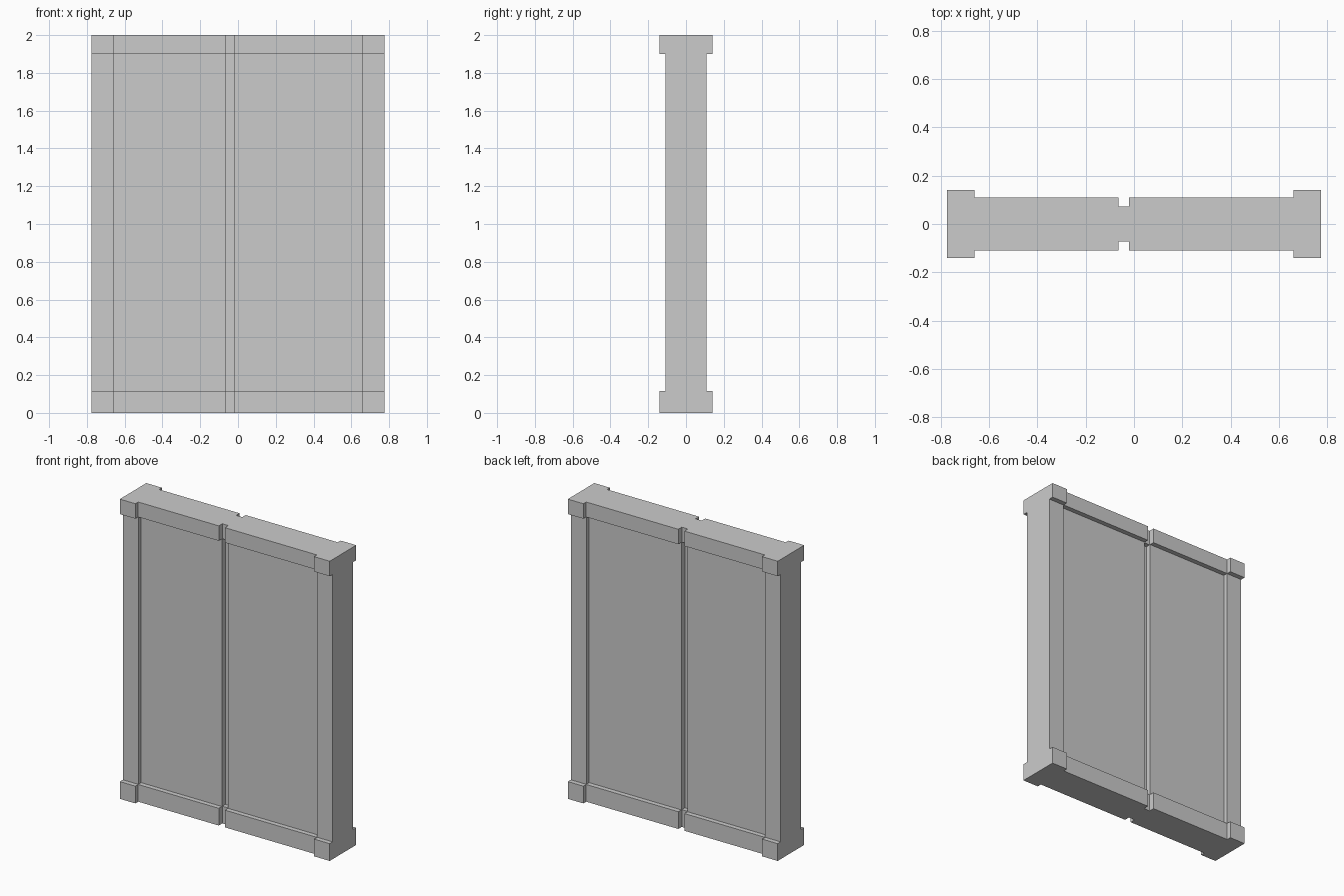
import bpy
import bmesh

cube = bpy.data.objects.get("Cube")
if cube:
    bpy.data.objects.remove(cube, do_unlink=True)

# Plain grey finish
grey = bpy.data.materials.new("plain grey")
grey.use_nodes = True
colour = (0.6, 0.6, 0.6, 1)
grey.diffuse_color = colour
grey.node_tree.nodes["Principled BSDF"].inputs["Base Color"].default_value = colour

HALF_WIDTH, PILLAR, HEIGHT = 0.775, 0.66, 2.0
BASE_TOP, CAP_BOTTOM, INSET = 0.115, 1.9, 0.032
GROOVE = (-0.065, -0.02)
PILLAR_DEPTH, PANEL_DEPTH, GROOVE_DEPTH = 0.14, 0.11, 0.073


def section(inset):
    """Plan outline: end pillars, two leaves and the seam groove."""
    a, b, c = (d - inset for d in (PILLAR_DEPTH, PANEL_DEPTH, GROOVE_DEPTH))
    left, right = GROOVE
    front = [(-HALF_WIDTH, -a), (-PILLAR, -a), (-PILLAR, -b), (left, -b),
             (left, -c), (right, -c), (right, -b), (PILLAR, -b),
             (PILLAR, -a), (HALF_WIDTH, -a)]
    return front + [(x, -y) for x, y in reversed(front)]


# Raised base and top rails with the recessed leaves between them
levels = [(0, 0), (BASE_TOP, 0), (BASE_TOP, INSET),
          (CAP_BOTTOM, INSET), (CAP_BOTTOM, 0), (HEIGHT, 0)]
bm = bmesh.new()
rings = [[bm.verts.new((x, y, z)) for x, y in section(inset)]
         for z, inset in levels]
for low, high in zip(rings, rings[1:]):
    for i in range(len(low)):
        j = (i + 1) % len(low)
        bm.faces.new((low[i], low[j], high[j], high[i]))
bm.faces.new(reversed(rings[0]))
bm.faces.new(rings[-1])

# Remove the collapsed faces where the rail ends are flush
flat = [f for f in bm.faces if f.calc_area() < 1e-6]
bmesh.ops.delete(bm, geom=flat, context='FACES_ONLY')

mesh = bpy.data.meshes.new("double_door_panel")
bm.to_mesh(mesh)
bm.free()
mesh.materials.append(grey)
door = bpy.data.objects.new("double_door_panel", mesh)
bpy.context.collection.objects.link(door)
